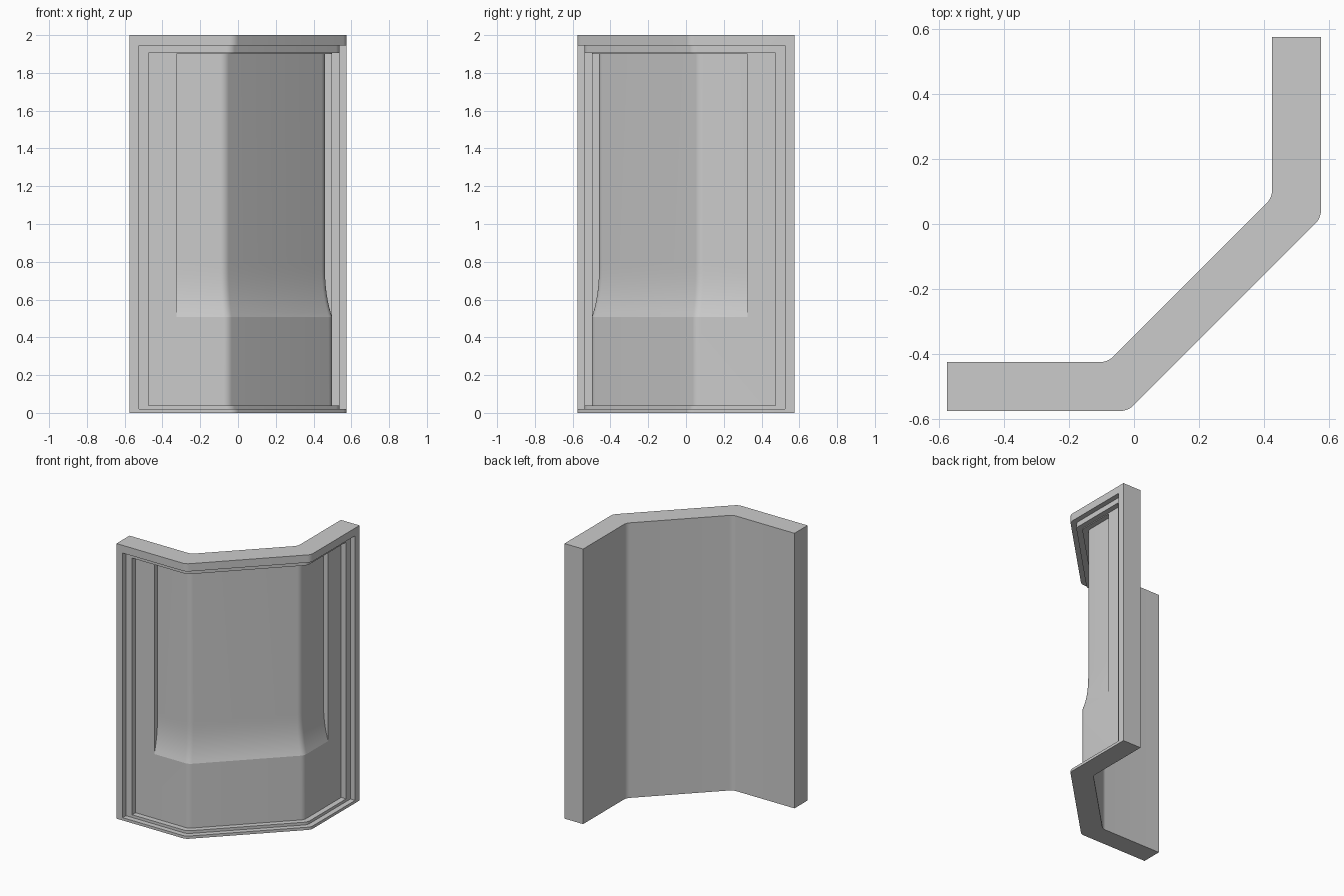
import bpy, bmesh, math
from mathutils import Vector

if "Cube" in bpy.data.objects:
    bpy.data.objects.remove(bpy.data.objects["Cube"])

HALF = 0.575      # half width of the plan
RADIUS = 0.06     # rounding of the two bends
STEPS = 6


def plan(depth, inset):
    """Plan line running parallel to the front face, `depth` behind it."""
    y = -HALF + depth
    c = 0.45 + (0.075 - depth) * math.sqrt(2)
    bend = Vector((y + c, y))
    turn = math.radians(45)
    tangent = RADIUS * math.tan(turn / 2)
    half = [Vector((-HALF + inset, y))]
    for i in range(STEPS + 1):
        a = turn * i / STEPS
        half.append(Vector((bend.x - tangent + RADIUS * math.sin(a),
                            bend.y + RADIUS * (1 - math.cos(a)))))
    # the other half mirrors across the line y = -x
    return half + [Vector((-p.y, -p.x)) for p in reversed(half)]


def bent_slab(name, rows, inset):
    """Closed solid lofted through rows of (z, front depth, back depth)."""
    bm = bmesh.new()
    rings = []
    for z, front, back in rows:
        outline = plan(front, inset) + plan(back, inset)[::-1]
        rings.append([bm.verts.new((p.x, p.y, z)) for p in outline])
    n = len(rings[0])
    for lo, hi in zip(rings, rings[1:]):
        for i in range(n):
            j = (i + 1) % n
            bm.faces.new((lo[i], lo[j], hi[j], hi[i]))
    for ring in (rings[0], rings[-1]):
        for i in range(n // 2 - 1):
            bm.faces.new((ring[i], ring[i + 1], ring[n - 2 - i], ring[n - 1 - i]))
    bmesh.ops.recalc_face_normals(bm, faces=bm.faces)
    bmesh.ops.dissolve_limit(bm, angle_limit=0.001, verts=bm.verts, edges=bm.edges)
    mesh = bpy.data.meshes.new(name)
    bm.to_mesh(mesh)
    bm.free()
    obj = bpy.data.objects.new(name, mesh)
    bpy.context.collection.objects.link(obj)
    return obj


# Bent wall body
wall = bent_slab("wall_panel", [(0, 0, 0.15), (2, 0, 0.15)], 0)

# Two stepped frame recesses
OUT = -0.03
cutters = [
    bent_slab("outer_recess", [(0.02, OUT, 0.038), (1.944, OUT, 0.038)], 0.05),
    bent_slab("inner_recess", [(0.04, OUT, 0.077), (1.906, OUT, 0.077)], 0.10),
]

# Tall niche whose floor sweeps out to the lower panel
curve = []
for i in range(11):
    t = i / 10
    curve.append((0.504 + 0.29 * t, OUT, 0.076 + 0.039 * (1 - (1 - t) ** 2.5)))
cutters.append(bent_slab("niche", curve + [(1.9, OUT, 0.115)], 0.25))

# Carve the recesses and drop the cutters
bpy.context.view_layer.objects.active = wall
wall.select_set(True)
for cutter in cutters:
    cutter.hide_render = True
    mod = wall.modifiers.new(cutter.name, 'BOOLEAN')
    mod.operation = 'DIFFERENCE'
    mod.solver = 'EXACT'
    mod.object = cutter
    bpy.ops.object.modifier_apply(modifier=mod.name)
for cutter in cutters:
    bpy.data.objects.remove(cutter)

bpy.ops.object.shade_smooth_by_angle(angle=math.radians(15))
